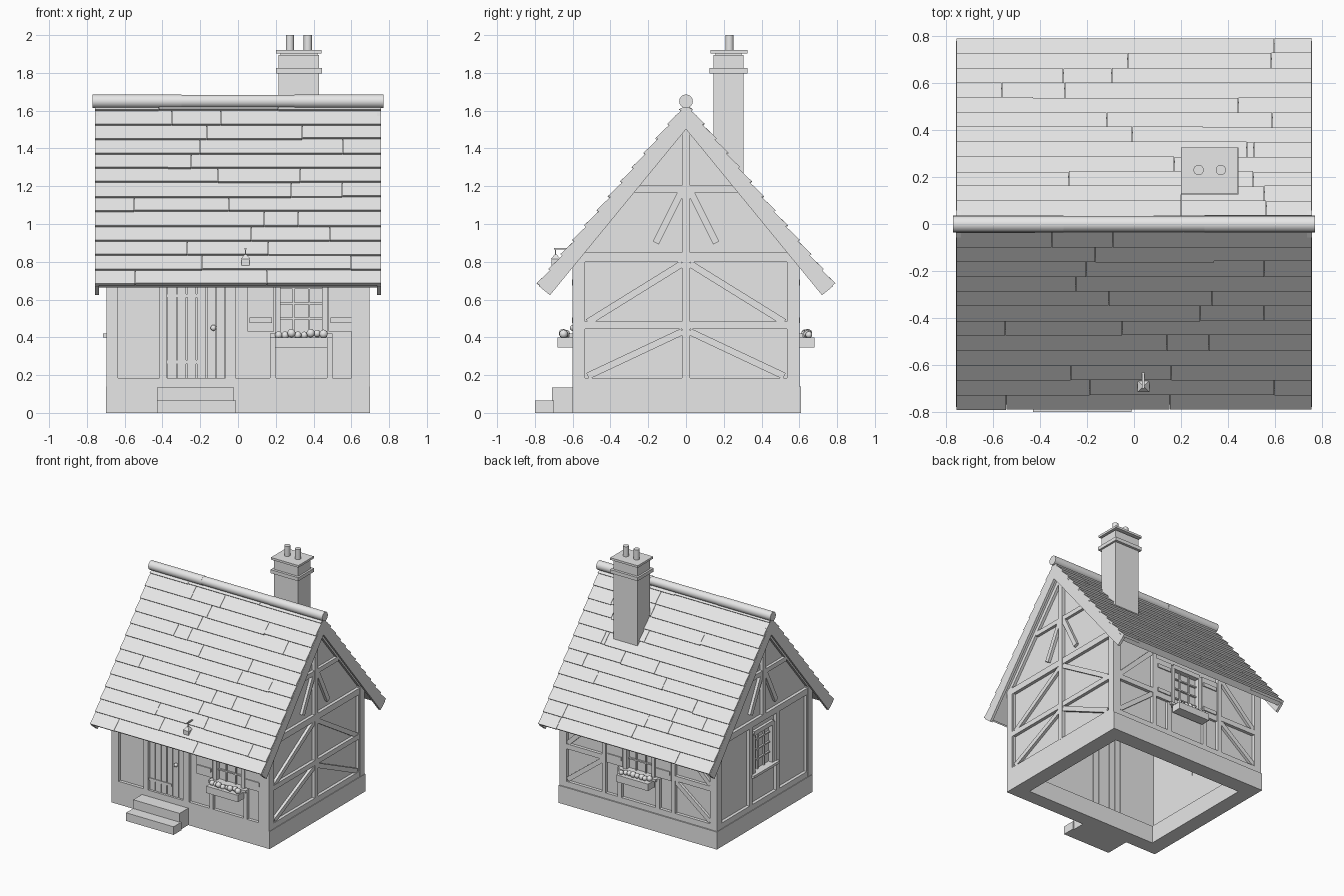
import bpy, bmesh, math, random
from mathutils import Vector, Matrix

random.seed(4)
cube = bpy.data.objects.get("Cube")
if cube:
    bpy.data.objects.remove(cube, do_unlink=True)

grey = bpy.data.materials.new("plain_grey")
grey.use_nodes = True
grey.diffuse_color = (0.8, 0.8, 0.8, 1)
grey.node_tree.nodes["Principled BSDF"].inputs["Base Color"].default_value = (0.8, 0.8, 0.8, 1)

# Wall frames: u runs along the wall, z up, d outward from the plaster
WX, WY = 0.67, 0.575
FRAMES = {
    "front": lambda u, z, d: Vector((u, -WY - d, z)),
    "back": lambda u, z, d: Vector((u, WY + d, z)),
    "right": lambda u, z, d: Vector((WX + d, u, z)),
    "left": lambda u, z, d: Vector((-WX - d, u, z)),
    "across": lambda u, z, d: Vector((d, u, z)),
}
parts = {}


def mesh_of(name):
    return parts.setdefault(name, bmesh.new())


def prism(name, frame, pts, d0, d1):
    bm, f = mesh_of(name), FRAMES[frame]
    lo = [bm.verts.new(f(u, z, d0)) for u, z in pts]
    hi = [bm.verts.new(f(u, z, d1)) for u, z in pts]
    bm.faces.new(lo)
    bm.faces.new(hi[::-1])
    for i in range(len(pts)):
        j = (i + 1) % len(pts)
        bm.faces.new((lo[i], hi[i], hi[j], lo[j]))


def rect(name, frame, u0, u1, z0, z1, d0=0.0, d1=0.025):
    prism(name, frame, [(u0, z0), (u1, z0), (u1, z1), (u0, z1)], d0, d1)


def beam(name, frame, a, b, width=0.036, d0=0.0, d1=0.022):
    a, b = Vector(a), Vector(b)
    side = (b - a).normalized().orthogonal() * width / 2
    prism(name, frame, [a + side, b + side, b - side, a - side], d0, d1)


def box(name, x0, x1, y0, y1, z0, z1):
    rect(name, "across", y0, y1, z0, z1, x0, x1)


def cylinder(name, centre, radius, length, axis="Z", sides=16):
    rot = {"Z": Matrix(), "X": Matrix.Rotation(math.pi / 2, 4, "Y"),
           "Y": Matrix.Rotation(math.pi / 2, 4, "X")}[axis]
    bmesh.ops.create_cone(mesh_of(name), cap_ends=True, segments=sides, radius1=radius,
                          radius2=radius, depth=length, matrix=Matrix.Translation(centre) @ rot)


def ball(name, centre, radius):
    bmesh.ops.create_uvsphere(mesh_of(name), u_segments=10, v_segments=7, radius=radius,
                              matrix=Matrix.Translation(centre))


def wall(frame, half, z0, z1, holes):
    """Thin plaster wall with rectangular openings (u0, u1, z0, z1)."""
    u = -half
    for h in holes:
        rect("plaster_walls", frame, u, h[0], z0, z1, -0.03, 0)
        rect("plaster_walls", frame, h[0], h[1], z0, h[2], -0.03, 0)
        rect("plaster_walls", frame, h[0], h[1], h[3], z1, -0.03, 0)
        u = h[1]
    rect("plaster_walls", frame, u, half, z0, z1, -0.03, 0)


def window(frame, c, flowers=True, shutters=True):
    w, z0, z1 = 0.125, 0.42, 0.74
    rect("window_panes", frame, c - w, c + w, z0, z1, -0.025, -0.018)
    for s in (-1, 1):
        rect("window_frames", frame, c + s * w - 0.015, c + s * w + 0.015, z0, z1, -0.03, 0.02)
        rect("window_bars", frame, c + s * 0.042 - 0.005, c + s * 0.042 + 0.005, z0, z1, -0.018, -0.004)
        if shutters:
            u = c + s * 0.215
            rect("shutters", frame, u - 0.07, u + 0.07, 0.43, 0.75, 0, 0.02)
            for z in (0.49, 0.69):
                rect("shutters", frame, u - 0.06, u + 0.06, z - 0.015, z + 0.015, 0.02, 0.028)
    for i in range(1, 4):
        z = z0 + i * 0.08
        rect("window_bars", frame, c - w, c + w, z - 0.005, z + 0.005, -0.018, -0.004)
    rect("window_frames", frame, c - w, c + w, z1 - 0.02, z1 + 0.015, -0.03, 0.022)
    rect("window_sills", frame, c - 0.165, c + 0.165, 0.4, 0.42, -0.03, 0.045)
    if flowers:
        rect("flower_boxes", frame, c - 0.14, c + 0.14, 0.345, 0.4, 0.025, 0.105)
        for i in range(8):
            p = FRAMES[frame](c - 0.12 + i * 0.034, 0.415 + random.uniform(-0.006, 0.008),
                              random.uniform(0.055, 0.08))
            ball("flowers", p, random.uniform(0.018, 0.024))


# Stone footing ring and doorstep
for s in (-1, 1):
    box("footing", s * 0.58, s * 0.7, -0.6, 0.61, 0, 0.14)
box("footing", -0.58, 0.58, -0.6, -0.485, 0, 0.14)
box("footing", -0.58, 0.58, 0.485, 0.61, 0, 0.14)
box("steps", -0.43, -0.01, -0.8, -0.7, 0, 0.065)
box("steps", -0.43, -0.02, -0.71, -0.6, 0, 0.135)

# Plaster walls and gables
DOOR = (-0.375, -0.065)
wall("front", WX, 0.14, 0.87, [(*DOOR, 0.15, 0.78), (0.21, 0.46, 0.42, 0.74)])
wall("back", WX, 0.14, 0.87, [(-0.125, 0.125, 0.42, 0.74)])
wall("right", WY, 0.14, 0.85, [])
wall("left", WY, 0.14, 0.85, [(-0.125, 0.125, 0.42, 0.74)])
for side in ("left", "right"):
    prism("plaster_walls", side, [(-WY, 0.85), (WY, 0.85), (0, 1.56)], -0.03, 0)

# Timber frame shared by all walls
for f, half in (("front", WX), ("back", WX), ("left", WY), ("right", WY)):
    rect("timber_sills", f, -half - 0.025, half + 0.025, 0.14, 0.185)
    rect("timber_plates", f, -half, half, 0.8, 0.85)
    if f in ("front", "back"):
        for s in (-1, 1):
            rect("corner_posts", f, s * 0.635, s * 0.697, 0.14, 0.86, -0.03, 0.027)

# Gable timbers
for f in ("left", "right"):
    beam("gable_posts", f, (0, 0.85), (0, 1.55), 0.04, 0, 0.026)
    beam("gable_collars", f, (-0.28, 1.185), (0.28, 1.185))
    for s in (-1, 1):
        beam("gable_struts", f, (s * 0.02, 1.18), (s * 0.16, 0.9))
        beam("gable_rafters", f, (s * 0.58, 0.86), (0, 1.56), 0.05)

# Braced bays of the right side and the back
rect("centre_post", "right", -0.02, 0.02, 0.18, 0.85, 0, 0.026)
rect("mid_rails", "right", -0.56, 0.56, 0.445, 0.485)
for s in (-1, 1):
    beam("braces", "right", (s * 0.52, 0.48), (s * 0.02, 0.79))
    beam("braces", "right", (s * 0.52, 0.195), (s * 0.02, 0.43))
    rect("mid_rails", "back", s * 0.3, s * 0.635, 0.445, 0.485)
    rect("back_posts", "back", s * 0.15, s * 0.185, 0.18, 0.42)
    rect("back_posts", "back", s * 0.29, s * 0.325, 0.18, 0.85)
    beam("braces", "back", (s * 0.63, 0.2), (s * 0.32, 0.44))
    beam("braces", "back", (s * 0.63, 0.49), (s * 0.32, 0.79))
    rect("left_posts", "left", s * 0.15, s * 0.19, 0.18, 0.85)
    beam("corner_posts", "right", (s * 0.56, 0.18), (s * 0.56, 0.85), 0.05)
    beam("corner_posts", "left", (s * 0.56, 0.18), (s * 0.56, 0.85), 0.05)

# Front posts
for u0, u1 in ((-0.415, -0.375), (-0.065, -0.012), (0.17, 0.2), (0.47, 0.5), (0.6, 0.635)):
    rect("front_posts", "front", u0, u1, 0.18, 0.42 if 0.1 < u0 < 0.55 else 0.85)

# Plank door with knob and straps
planks = 6
step = (DOOR[1] - DOOR[0]) / planks
for i in range(planks):
    u = DOOR[0] + i * step
    rect("door_planks", "front", u + 0.003, u + step - 0.003, 0.18, 0.78, -0.035, 0.008)
rect("door_backing", "front", *DOOR, 0.15, 0.78, -0.03, 0)
for z in (0.27, 0.62):
    rect("door_straps", "front", DOOR[0], DOOR[0] + 0.2, z - 0.01, z + 0.01, 0.008, 0.014)
ball("door_knob", FRAMES["front"](-0.13, 0.45, 0.024), 0.016)

# Windows
window("front", 0.335)
window("back", 0)
window("left", 0, flowers=False, shutters=False)

# Roof: slabs, staggered shingle courses, bargeboards
TOP, PITCH, COURSE = 1.62, math.atan(1.22), 0.0993
LENGTH = 0.775 / math.cos(PITCH)


def on_roof(s, along, off):
    """Point at a distance up the slope from the eave, raised by off."""
    y = 0.775 - along * math.cos(PITCH) + off * math.sin(PITCH)
    z = TOP - 0.775 * 1.22 + along * math.sin(PITCH) + off * math.cos(PITCH)
    return s * y, z


def strip(name, s, a0, a1, low0, low1, top0, top1, x0, x1):
    prism(name, "across", [on_roof(s, a0, low0), on_roof(s, a1, low1),
                           on_roof(s, a1, top1), on_roof(s, a0, top0)], x0, x1)


for s in (-1, 1):
    strip("roof_slabs", s, 0.01, LENGTH, -0.03, -0.03, 0.0, 0.0, -0.745, 0.745)
    for x in (-0.757, 0.737):
        strip("bargeboards", s, -0.005, LENGTH, -0.075, -0.075, 0.0, 0.0, x, x + 0.02)
    for i in range(13):
        seams = [-0.757] + sorted(random.uniform(-0.6, 0.6) for _ in range(2)) + [0.757]
        for x0, x1 in zip(seams, seams[1:]):
            a = i * COURSE + random.uniform(-0.004, 0.004)
            strip("shingles", s, a, min(a + COURSE * 1.15, LENGTH), 0, 0, 0.02, 0.006,
                  x0 + 0.001, x1 - 0.001)

# Round ridge caps
for i in range(3):
    cylinder("ridge_caps", (-0.535 + i * 0.535, 0, 1.65), 0.036 - 0.002 * (i == 1),
             0.47 if i != 1 else 0.6, "X")

# Chimney with band, cap and pots
box("chimney_shaft", 0.215, 0.43, 0.145, 0.305, 1.2, 1.895)
box("chimney_band", 0.2, 0.445, 0.125, 0.325, 1.797, 1.825)
box("chimney_cap", 0.2, 0.443, 0.13, 0.325, 1.903, 1.92)
box("chimney_cap", 0.225, 0.42, 0.155, 0.295, 1.895, 1.903)
for x in (0.275, 0.37):
    cylinder("chimney_pots", (x, 0.23, 1.95), 0.022, 0.1)

# Lantern on a bracket
box("lantern_bracket", 0.035, 0.045, -0.7, -0.59, 0.865, 0.873)
box("lantern_bracket", 0.037, 0.043, -0.693, -0.687, 0.835, 0.87)
box("lantern", 0.018, 0.062, -0.712, -0.668, 0.78, 0.815)
bmesh.ops.create_cone(mesh_of("lantern"), cap_ends=True, segments=4, radius1=0.036, radius2=0.006,
                      depth=0.025, matrix=Matrix.Translation((0.04, -0.69, 0.827))
                      @ Matrix.Rotation(math.pi / 4, 4, "Z"))

# Turn each gathered part into an object
SMOOTH = ("ridge_caps", "chimney_pots", "flowers", "door_knob")
bpy.ops.object.select_all(action="DESELECT")
for name, bm in parts.items():
    bmesh.ops.recalc_face_normals(bm, faces=bm.faces)
    mesh = bpy.data.meshes.new(name)
    bm.to_mesh(mesh)
    bm.free()
    mesh.materials.append(grey)
    obj = bpy.data.objects.new(name, mesh)
    bpy.context.collection.objects.link(obj)
    if name in SMOOTH:
        obj.select_set(True)
        bpy.context.view_layer.objects.active = obj
bpy.ops.object.shade_smooth_by_angle(angle=math.radians(40))
